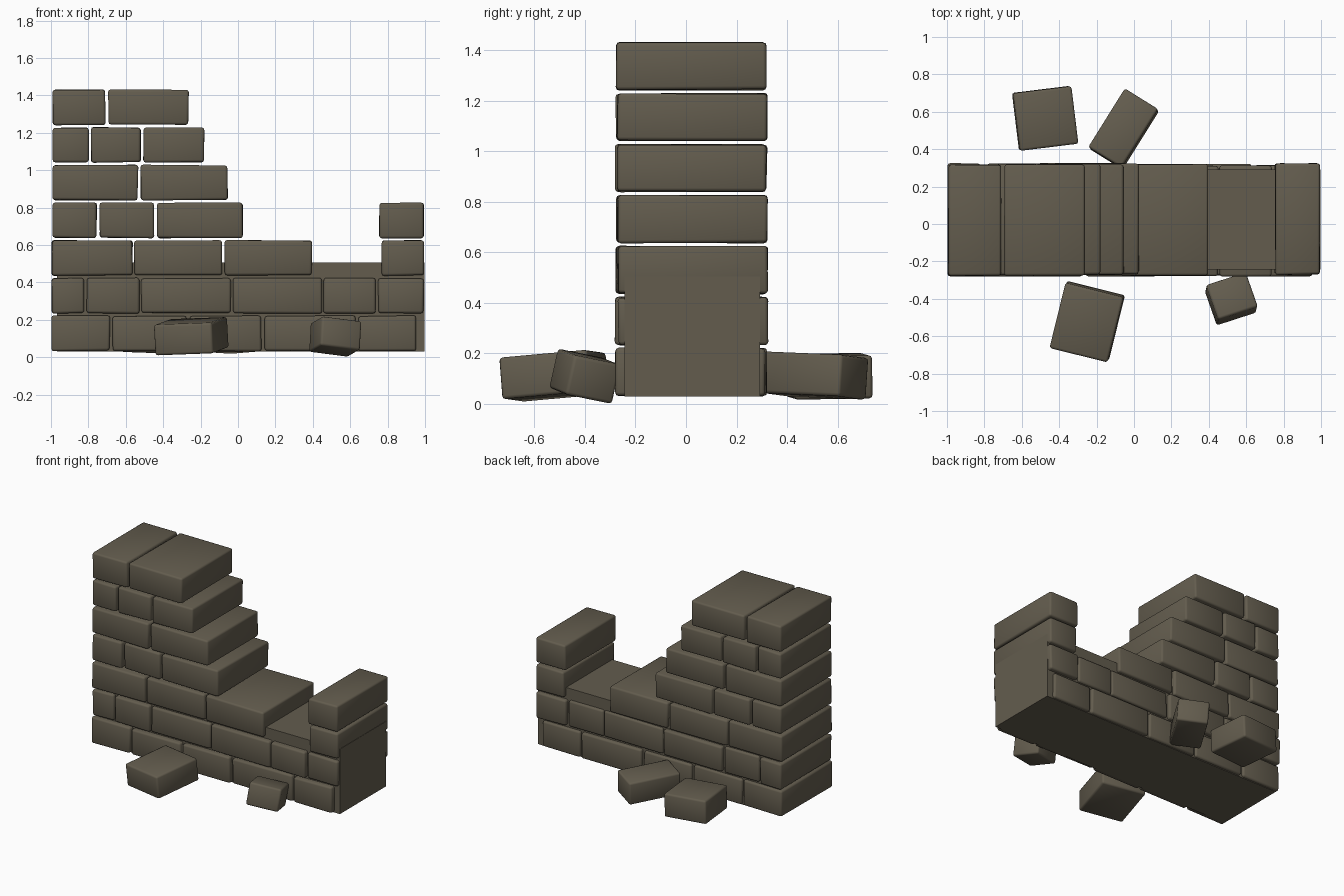
import bpy, math, random
from mathutils import Vector

random.seed(4)
if "Cube" in bpy.data.objects:
    bpy.data.objects.remove(bpy.data.objects["Cube"], do_unlink=True)

stone = bpy.data.materials.new("olive_grey_stone")
stone.use_nodes = True
COLOUR = (0.125, 0.108, 0.076, 1)
stone.diffuse_color = COLOUR
bsdf = stone.node_tree.nodes["Principled BSDF"]
bsdf.inputs["Base Color"].default_value = COLOUR
bsdf.inputs["Roughness"].default_value = 0.9


def block(name, centre, size, angles=(0, 0, 0), bevel=0.013, wobble=0.0):
    """Box with slightly uneven corners and rounded edges."""
    bpy.ops.mesh.primitive_cube_add(size=1, location=centre)
    ob = bpy.context.object
    ob.name = name
    for v in ob.data.vertices:
        v.co = Vector(a * b for a, b in zip(v.co, size))
        v.co += Vector(random.uniform(-wobble, wobble) for _ in range(3))
    ob.rotation_euler = [math.radians(a) for a in angles]
    ob.data.materials.append(stone)
    if bevel:
        mod = ob.modifiers.new("rounded_edges", "BEVEL")
        mod.width = bevel
        mod.segments = 2
        bpy.ops.object.modifier_apply(modifier=mod.name)
        bpy.ops.object.shade_smooth_by_angle(angle=math.radians(50))
    return ob


# Courses from the ground up: each holds (left end, right end) of its bricks
courses = [
    [(-.995, -.685), (-.67, -.275), (-.26, .125), (.14, .63), (.645, .95)],
    [(-.995, -.825), (-.81, -.53), (-.515, -.04), (-.025, .45), (.457, .735), (.75, .993)],
    [(-.995, -.565), (-.555, -.085), (-.07, .395), (.77, .993)],
    [(-.99, -.755), (-.74, -.45), (-.435, .025), (.755, .993)],
    [(-.99, -.535), (-.52, -.055)],
    [(-.99, -.8), (-.785, -.52), (-.505, -.18)],
    [(-.99, -.71), (-.695, -.265)],
]
for row, bricks in enumerate(courses):
    z = 0.127 + row * 0.2015
    for i, (x0, x1) in enumerate(bricks):
        shift = random.uniform(-.007, .007)
        block(f"course_{row + 1}_brick_{i + 1}", ((x0 + x1) / 2, .021 + shift, z),
              (x1 - x0, .592, .187), wobble=.003)

# Mortar core filling the lower wall
block("mortar_core", (.015, .025, .267), (1.964, .535, .476), bevel=0)

# Fallen bricks
block("fallen_brick_back_right", (-.475, .565, .11), (.315, .31, .17), (1, 2, 7))
block("fallen_brick_back_middle", (-.055, .508, .113), (.37, .21, .165), (-4, 2, 58))
block("fallen_brick_front_right", (-.25, -.522, .112), (.32, .36, .165), (5, -2, -14))
block("fallen_brick_front_left", (.52, -.4, .11), (.225, .2, .16), (-11, 7, 18))
